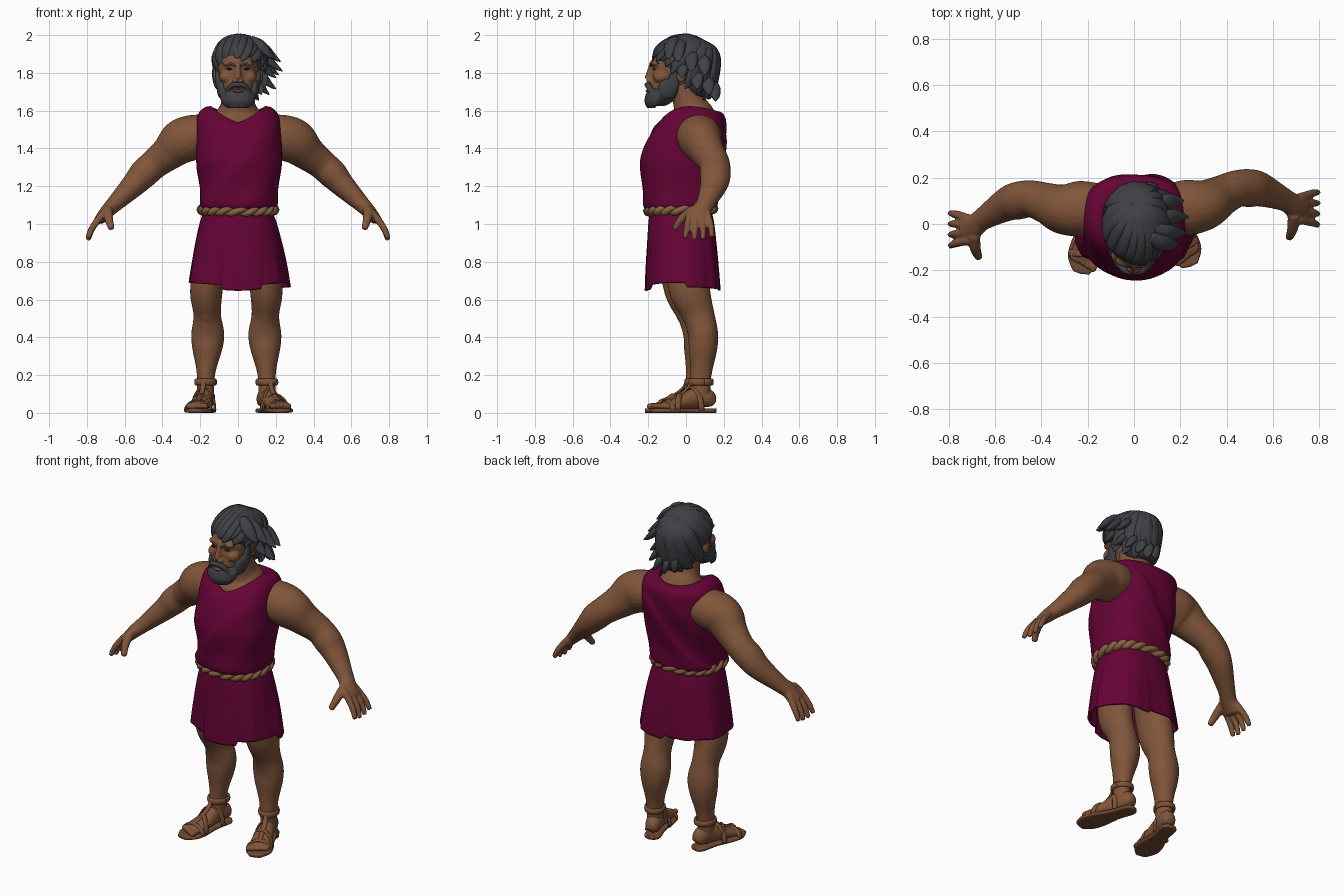
import bpy, bmesh, math, random
from math import sin, cos, pi, radians
from mathutils import Vector, Matrix

random.seed(4)
if "Cube" in bpy.data.objects:
    bpy.data.objects.remove(bpy.data.objects["Cube"])


def material(name, r, g, b):
    m = bpy.data.materials.new(name)
    m.use_nodes = True
    m.diffuse_color = (r, g, b, 1)
    node = m.node_tree.nodes["Principled BSDF"]
    node.inputs["Base Color"].default_value = (r, g, b, 1)
    node.inputs["Roughness"].default_value = 0.8
    return m


SKIN = material("brown skin", .22, .092, .043)
HAIR = material("charcoal hair", .05, .052, .06)
CLOTH = material("burgundy cloth", .13, .001, .036)
ROPE = material("tan rope", .25, .125, .05)
LEATHER = material("sandal leather", .21, .083, .038)
SOLE = material("brown sole", .17, .068, .033)
DARK = material("dark eye", .03, .016, .012)
LIP = material("lip", .15, .05, .03)


def spline(rows, n):
    """Smooth interpolation through rows of numbers."""
    out, last = [], len(rows) - 1
    for i in range(last):
        a, b, c, d = rows[max(i - 1, 0)], rows[i], rows[i + 1], rows[min(i + 2, last)]
        for k in range(n):
            t = k / n
            out.append([q + .5 * t * (r - p + t * (2*p - 5*q + 4*r - s + t * (3*(q - r) + s - p)))
                        for p, q, r, s in zip(a, b, c, d)])
    return out + [list(rows[-1])]


def power(v, p):
    return math.copysign(abs(v) ** (2 / p), v)


def skin_rings(bm, rings):
    for low, high in zip(rings, rings[1:]):
        for j in range(len(low)):
            k = (j + 1) % len(low)
            bm.faces.new((low[j], low[k], high[k], high[j]))


def sweep(bm, rows, ref=(1, 0, 0), n=5, seg=16, p=2):
    """Closed tube through rows of x, y, z, half-width along ref, other half-width."""
    rows, ref = spline(rows, n), Vector(ref)
    pts = [Vector(r[:3]) for r in rows]
    rings, tangents = [], []
    for i, row in enumerate(rows):
        t = (pts[min(i + 1, len(pts) - 1)] - pts[max(i - 1, 0)]).normalized()
        side = (ref - t * ref.dot(t)).normalized()
        up = t.cross(side)
        tangents.append(t)
        rings.append([bm.verts.new(pts[i] + side * row[3] * power(cos(2*pi*j/seg), p)
                                   + up * row[4] * power(sin(2*pi*j/seg), p)) for j in range(seg)])
    skin_rings(bm, rings)
    for i, sign in ((0, -1), (-1, 1)):
        tip = bm.verts.new(pts[i] + tangents[i] * sign * .4 * min(rows[i][3:5]))
        for j in range(seg):
            bm.faces.new((rings[i][j], rings[i][(j + 1) % seg], tip))


def ball(bm, centre, size):
    m = Matrix.Translation(centre) @ Matrix.Diagonal((*size, 1))
    bmesh.ops.create_uvsphere(bm, u_segments=24, v_segments=14, radius=1, matrix=m)


def finish(bm, name, mat, voxel=0, place=None):
    bmesh.ops.recalc_face_normals(bm, faces=bm.faces)
    for f in bm.faces:
        f.smooth = True
    mesh = bpy.data.meshes.new(name)
    bm.to_mesh(mesh)
    bm.free()
    mesh.materials.append(mat)
    ob = bpy.data.objects.new(name, mesh)
    bpy.context.collection.objects.link(ob)
    if place:
        ob.matrix_world = place
    if voxel:  # fuse overlapping forms into one soft body
        mod = ob.modifiers.new("fuse", 'REMESH')
        mod.mode, mod.voxel_size, mod.use_smooth_shade = 'VOXEL', voxel, True
        mod = ob.modifiers.new("soften", 'SMOOTH')
        mod.factor, mod.iterations = .5, 4
    return ob


# Arms with hands
ARM = [(.12, .07, 1.47, .1, .1), (.22, .07, 1.465, .12, .115), (.30, .082, 1.435, .11, .12),
       (.37, .118, 1.375, .09, .094), (.442, .152, 1.318, .08, .08), (.50, .155, 1.265, .082, .078),
       (.55, .148, 1.21, .074, .066), (.65, .105, 1.11, .05, .045), (.69, .08, 1.07, .053, .038),
       (.735, .068, 1.02, .064, .028)]
for name, sx, drift in (("left", 1, 0), ("right", -1, -.18)):
    def put(row):
        x, y, z, *r = row
        return (sx * x, y + drift * min(max(x - .2, 0), .5), z, *r)
    bm = bmesh.new()
    sweep(bm, [put(r) for r in ARM], ref=(0, 1, 0), seg=24)
    for i in range(4):
        drop = .012 * abs(i - 1.3)
        sweep(bm, [put(r) for r in ((.71, .018 + .032 * i, 1.06, .017, .02),
                                    (.768, .006 + .042 * i, .985, .017, .018),
                                    (.794, -.004 + .047 * i, .912 + drop, .013, .014))], ref=(0, 1, 0))
    sweep(bm, [put(r) for r in ((.69, .04, 1.08, .024, .026), (.685, -.02, 1.03, .022, .024),
                                (.67, -.06, .975, .016, .017))], ref=(0, 1, 0))
    finish(bm, name + "_arm", SKIN, .007)

# Legs, feet and sandals
LEG = [(.11, -.01, .95, .07, .1), (.135, .0, .78, .082, .112), (.15, .022, .64, .086, .108),
       (.145, .065, .52, .073, .086), (.142, .09, .42, .088, .08), (.145, .09, .34, .08, .076),
       (.15, .083, .24, .055, .06), (.153, .078, .17, .046, .054), (.153, .078, .06, .045, .05)]
FOOT = [(0, .055, .045, .035, .03), (0, .03, .075, .045, .055), (0, -.04, .075, .046, .055),
        (0, -.12, .052, .056, .038), (0, -.2, .037, .06, .024), (0, -.23, .033, .055, .016)]
INSOLE = [(0, .078, .012, .026, .012), (0, .05, .012, .046, .012), (0, -.05, .012, .048, .012),
          (0, -.15, .012, .07, .012), (0, -.22, .012, .07, .012), (0, -.275, .012, .035, .012)]
for name, sx, dx, dy, turn, heel in (("left", 1, 0, 0, 19, .08), ("right", -1, -.018, -.025, -12, .058)):
    bm = bmesh.new()
    sweep(bm, [(sx * x + dx, y + dy, z, a, b) for x, y, z, a, b in LEG], seg=24)
    ball(bm, (sx * .147 + dx, dy - .005, .53), (.04, .025, .045))
    finish(bm, name + "_leg", SKIN, .009)
    place = Matrix.Translation((sx * .153 + dx, heel, 0)) @ Matrix.Rotation(radians(turn), 4, 'Z')
    bm = bmesh.new()
    sweep(bm, FOOT, seg=24)
    for i in range(5):
        ball(bm, (sx * (.025 * i - .048), -.235 + .008 * i, .036), (.016 - .001 * i, .028, .017))
    finish(bm, name + "_foot", SKIN, .006, place)
    bm = bmesh.new()
    sweep(bm, INSOLE, seg=24, p=4)
    finish(bm, name + "_sole", SOLE, 0, place)
    bm = bmesh.new()
    for v, skew, w, h in ((-.055, .04, .054, .12), (-.12, -.03, .063, .085), (-.19, .01, .068, .053)):
        sweep(bm, [(w * cos(t), v + skew * cos(t), .014 + h * sin(t), .016, .006)
                   for t in [pi * k / 16 for k in range(17)]], ref=(0, 1, 0), n=1, seg=8)
    sweep(bm, [(.052 * cos(t), .06 * sin(t), .163, .018, .008)
               for t in [2 * pi * k / 32 for k in range(33)]], ref=(0, 0, 1), n=1, seg=8)
    sweep(bm, [(0, -.058, .165, .014, .007), (0, -.08, .128, .014, .007),
               (0, -.13, .092, .014, .007), (0, -.2, .064, .012, .006)], seg=8)
    finish(bm, name + "_sandal_straps", LEATHER, 0, place)


# Tunic: rows of z, front y, back y, half-width, front dip, back dip, back squareness
def garment(name, rows, n, fold):
    bm, rings, seg = bmesh.new(), [], 128
    for z, y0, y1, rx, dip, back, square in spline(rows, n):
        ring = []
        for j in range(seg):
            t = 2 * pi * j / seg
            p = 2.4 if sin(t) < 0 else square
            c, s = power(cos(t), p), power(sin(t), p)
            low = dip * (1 - abs(c)) ** .8 if s < 0 else back * s * s
            mid = .3 * y0 + .7 * y1 if square > 2.7 else (y0 + y1) / 2
            depth = mid - y0 if s < 0 else y1 - mid
            co = Vector((rx * c, mid + depth * s, z - low))
            push, drop = fold(t, co)
            ring.append(bm.verts.new(co + Vector((cos(t), sin(t), 0)) * push - Vector((0, 0, drop))))
        rings.append(ring)
    skin_rings(bm, rings)
    mod = finish(bm, name, CLOTH).modifiers.new("thickness", 'SOLIDIFY')
    mod.thickness, mod.offset = .01, -1


def step(v):
    v = min(max(v, 0), 1)
    return v * v * (3 - 2 * v)


def drape(t, co):
    d = .795 * (co.x - .12) - .606 * (co.z - 1.52)
    fade = step((1.6 - co.z) / .15)
    return fade * (.011 * step(d / .012) + .003 * sin(38 * d)), 0


def pleat(t, co):
    grow = step((1.1 - co.z) / .45)
    panel = step((co.x + .09) / .012) * step((.13 - co.x) / .012) if co.y < 0 else step((co.x - .03) / .012)
    hem = step((.85 - co.z) / .18) * (.024 * panel - .02 * abs(cos(t)))
    return grow * (.005 * sin(7 * t + 1) + .002 * sin(17 * t)) + .012 * panel * grow, hem


garment("tunic_top", [(1.07, -.185, .13, .175, 0, 0, 2.5), (1.1, -.215, .155, .2, 0, 0, 2.5),
                      (1.2, -.22, .165, .205, 0, 0, 2.5), (1.33, -.23, .188, .22, 0, 0, 2.6),
                      (1.43, -.206, .208, .224, 0, 0, 2.6), (1.52, -.17, .213, .221, .01, 0, 2.6),
                      (1.58, -.145, .205, .212, .05, .01, 2.6), (1.614, -.128, .18, .182, .075, .02, 2.5),
                      (1.623, -.115, .145, .142, .092, .03, 2.4), (1.60, -.105, .13, .128, .086, .03, 2.4)],
        7, drape)
garment("tunic_skirt", [(1.08, -.188, .132, .175, 0, 0, 2.5), (1.0, -.198, .15, .205, 0, 0, 2.5),
                        (.85, -.2, .165, .236, 0, 0, 2.5), (.67, -.202, .178, .262, 0, 0, 2.5)], 10, pleat)

# Twisted rope belt
for k in range(2):
    curve = bpy.data.curves.new("rope_belt_strand", 'CURVE')
    curve.dimensions, curve.bevel_depth, curve.bevel_resolution = '3D', .019, 2
    line = curve.splines.new('POLY')
    line.points.add(299)
    line.use_cyclic_u = True
    for i, point in enumerate(line.points):
        t = 2 * pi * i / 300
        w = 10 * t + pi * k
        grow = .01 * cos(w)
        point.co = ((.19 + grow) * power(cos(t), 2.4), -.028 + (.17 + grow) * power(sin(t), 2.4),
                    1.076 + .006 * sin(t) + .012 * sin(w), 1)
    curve.materials.append(ROPE)
    bpy.context.collection.objects.link(bpy.data.objects.new("rope_belt_strand", curve))

# Neck and head
bm = bmesh.new()
sweep(bm, [(0, .04, 1.46, .17, .15), (0, .04, 1.54, .145, .14), (0, .035, 1.59, .12, .11),
           (0, .02, 1.64, .09, .088), (0, -.01, 1.76, .085, .085)], seg=32)
finish(bm, "neck", SKIN, .01)
bm = bmesh.new()
ball(bm, (0, -.03, 1.835), (.115, .153, .14))
ball(bm, (0, -.09, 1.735), (.09, .1, .09))
ball(bm, (0, -.1, 1.79), (.085, .085, .06))
for s in (-1, 1):
    ball(bm, (s * .058, -.132, 1.778), (.042, .042, .035))
    ball(bm, (s * .04, -.158, 1.85), (.042, .026, .016))
    ball(bm, (s * .118, -.025, 1.79), (.016, .026, .042))
    ball(bm, (s * .016, -.192, 1.758), (.015, .02, .013))
sweep(bm, [(0, -.168, 1.86, .016, .022), (0, -.18, 1.81, .016, .026), (0, -.192, 1.765, .018, .03)])
finish(bm, "head", SKIN, .006)

# Eyes, brows and mouth
eyes, brows = bmesh.new(), bmesh.new()
for s in (-1, 1):
    ball(eyes, (s * .044, -.168, 1.821), (.017, .01, .005))
    sweep(brows, [(s * .014, -.184, 1.836, .007, .006), (s * .045, -.178, 1.852, .007, .007),
                  (s * .08, -.146, 1.852, .005, .004)], ref=(0, 1, 0), seg=8)
finish(eyes, "eyes", DARK)
finish(brows, "eyebrows", HAIR)
bm = bmesh.new()
ball(bm, (0, -.198, 1.704), (.027, .016, .009))
finish(bm, "lower_lip", LIP)

# Beard and moustache
bm = bmesh.new()
ball(bm, (0, -.135, 1.678), (.092, .073, .055))
for s in (-1, 1):
    ball(bm, (s * .086, -.1, 1.715), (.026, .05, .055))
    sweep(bm, [(s * .108, -.055, 1.82, .012, .02), (s * .103, -.07, 1.74, .016, .035),
               (s * .08, -.1, 1.68, .018, .04)])
    sweep(bm, [(0, -.204, 1.738, .018, .012), (s * .035, -.2, 1.732, .018, .014),
               (s * .062, -.182, 1.695, .012, .011)], ref=(0, 1, 0), seg=12)
for i in range(9):
    t = radians(200 + 17.5 * i)
    x, y = cos(t), sin(t)
    sweep(bm, [(.085 * x, -.13 + .068 * y, 1.69, .022, .014), (.078 * x, -.137 + .068 * y, 1.65, .019, .016),
               (.05 * x, -.155 + .045 * y, 1.613, .006, .006)], ref=(-y, x, 0), seg=12)
finish(bm, "beard", HAIR, .006)

# Hair: cap, locks combed forward from a crown at the back, and wind-blown tips
bm = bmesh.new()
ball(bm, (0, .0, 1.86), (.136, .163, .118))
ball(bm, (.005, .065, 1.78), (.12, .088, .12))
CROWN = Vector((-.1, .55, .83))


def lock(az, end, lift, width):
    e = radians(end)
    goal = Vector((cos(e) * cos(az), cos(e) * sin(az), sin(e)))
    swirl = Vector((.6, 0, .1)) * (1.2 if sin(az) < 0 else .8)
    rows = []
    for k in range(7):
        t = k / 6
        d = (CROWN.lerp(goal, t) + swirl * t * (1 - t)).normalized()
        wide = 1 if d.z > 0 else (1 - d.z * d.z) ** -.35
        r = .92 + .13 * min(t * 3, 1) - .02 * t + lift * t
        rows.append((.132 * r * wide * d.x + .02 * t * t, -.006 + .162 * r * wide * d.y,
                     1.86 + (.12 if d.z > 0 else .21) * d.z * min(r, 1.04),
                     width * (.45 + 1.1 * t) * (1 - t ** 2) + .003, .02 * (1 - t ** 2) + .003))
    sweep(bm, rows, ref=goal.cross(CROWN), n=4, seg=10)


for layer in range(2):
    for i in range(14):
        az = 2 * pi * (i + .5 * layer) / 14
        s = sin(az)
        end = -38 - 32 * s if s > 0 else -38 - 48 * s
        lock(az, end * (1 - .3 * layer) + random.uniform(-7, 4),
             random.uniform(-.02, .03) + .05 * layer * max(s, 0), .055)
for x, y, z in ((.195, -.09, 1.875), (.225, -.04, 1.86), (.235, .03, 1.81), (.2, -.02, 1.775), (.215, .1, 1.79),
                (.2, .06, 1.715), (.165, .12, 1.685), (.11, .155, 1.655), (.04, .155, 1.65), (-.03, .15, 1.67)):
    sweep(bm, [(x * .35, y * .65, z + .1, .03, .022), (x * .62, y * .92, z + .07, .038, .024),
               (x * .84, y, z + .025, .026, .015), (x, y, z, .003, .003)], ref=(-y, x + .1, .15), seg=10)
finish(bm, "hair", HAIR)
